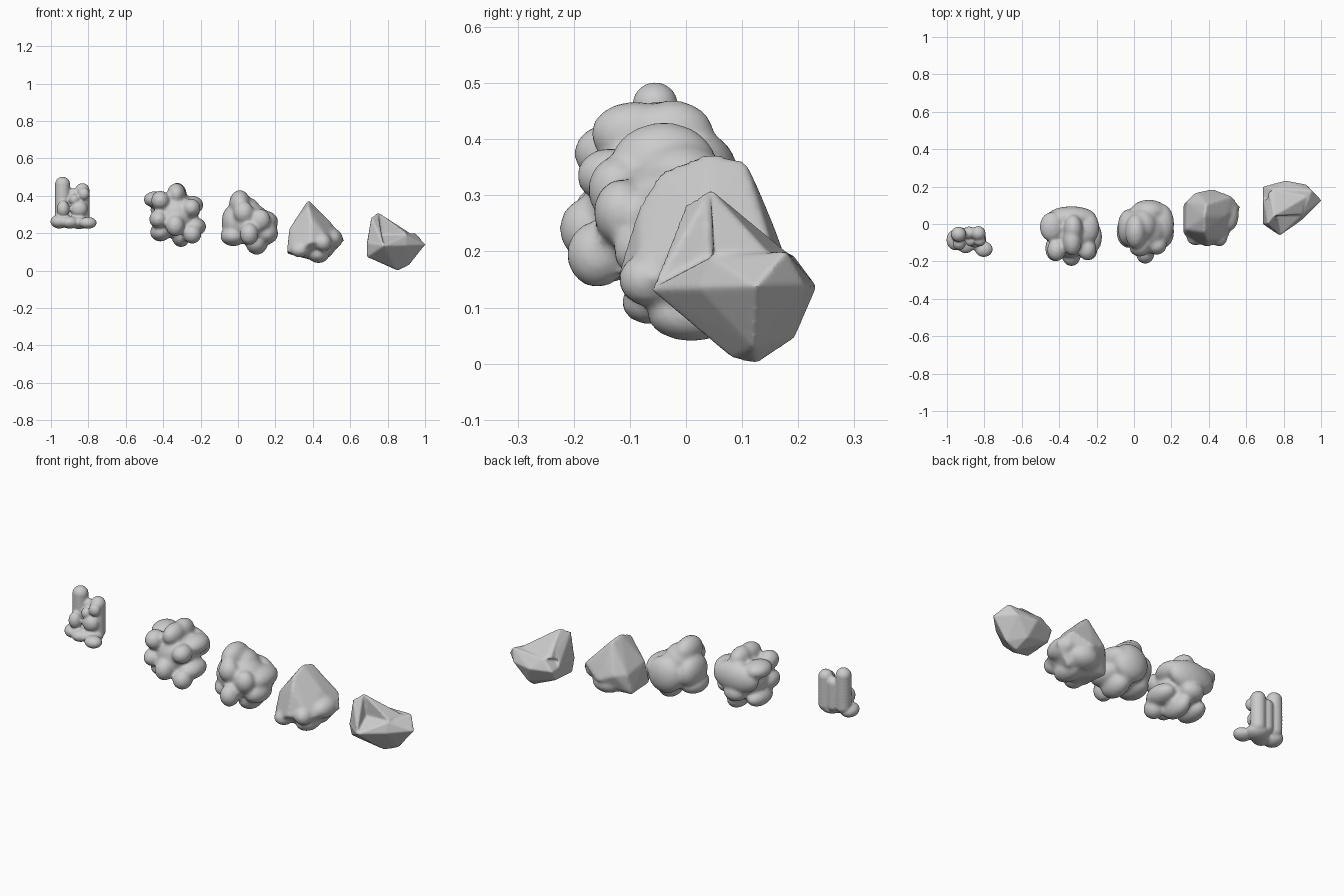
import bpy, bmesh, math
from mathutils import Vector, Matrix


def hull(bm, pts):
    """Add a closed convex facet shape around the given points."""
    tmp = bmesh.new()
    for p in pts:
        tmp.verts.new(p)
    bmesh.ops.convex_hull(tmp, input=tmp.verts[:])
    loose = [v for v in tmp.verts if not v.link_faces]
    bmesh.ops.delete(tmp, geom=loose, context='VERTS')
    bmesh.ops.recalc_face_normals(tmp, faces=tmp.faces[:])
    me = bpy.data.meshes.new("tmp")
    tmp.to_mesh(me)
    tmp.free()
    bm.from_mesh(me)
    bpy.data.meshes.remove(me)


def lumps(bm, items, c=(0, 0, 0)):
    """Add ellipsoids given as centre offset and three radii."""
    for x, y, z, rx, ry, rz in items:
        m = Matrix.Translation(Vector(c) + Vector((x, y, z))) @ Matrix.Diagonal((rx, ry, rz, 1))
        bmesh.ops.create_icosphere(bm, subdivisions=3, radius=1, matrix=m)


def finish(name, bm, voxel, smooth):
    """Fuse the pieces into one skin and soften the seams."""
    me = bpy.data.meshes.new(name)
    bm.to_mesh(me)
    bm.free()
    ob = bpy.data.objects.new(name, me)
    bpy.context.collection.objects.link(ob)
    r = ob.modifiers.new("fuse", 'REMESH')
    r.mode = 'VOXEL'
    r.voxel_size = voxel
    r.use_smooth_shade = True
    s = ob.modifiers.new("soften", 'SMOOTH')
    s.factor = 0.5
    s.iterations = smooth
    return ob


# small cluster of upright columns on a knobbly foot
bm = bmesh.new()
for x, y, z0, z1, r in [(-0.938, -0.055, 0.25, 0.502, 0.041),
                        (-0.882, -0.047, 0.25, 0.44, 0.034),
                        (-0.832, -0.05, 0.24, 0.468, 0.039)]:
    for i in range(10):
        z = z0 + r + (z1 - z0 - 2 * r) * i / 9
        lumps(bm, [(x, y, z, r, r, r)])
lumps(bm, [
    (-0.955, -0.085, 0.262, 0.048, 0.056, 0.038),
    (-0.90, -0.105, 0.258, 0.05, 0.052, 0.034),
    (-0.85, -0.08, 0.258, 0.06, 0.06, 0.036),
    (-0.803, -0.135, 0.255, 0.048, 0.042, 0.032),
    (-0.935, -0.105, 0.33, 0.034, 0.036, 0.045),
    (-0.85, -0.09, 0.33, 0.046, 0.036, 0.045),
    (-0.825, -0.09, 0.41, 0.032, 0.03, 0.034),
    (-0.875, -0.09, 0.38, 0.028, 0.03, 0.03)])
finish("column_cluster", bm, 0.006, 5)

# most lumpy rock, with a long ridge on top
bm = bmesh.new()
lumps(bm, [
    (0, 0, 0, .12, .12, .12),
    (.005, -.03, .115, .05, .08, .058),
    (.01, .035, .115, .05, .075, .06),
    (-.105, .045, .085, .065, .08, .045),
    (-.08, -.08, .08, .05, .06, .052),
    (.09, .04, .055, .06, .085, .05),
    (.085, -.075, .04, .05, .06, .05),
    (-.09, -.07, -.02, .05, .07, .05),
    (-.08, .0, -.09, .055, .09, .05),
    (.105, -.01, -.06, .06, .09, .05),
    (.09, -.08, -.1, .05, .055, .052),
    (0, -.11, -.055, .05, .056, .058),
    (.03, .02, -.11, .05, .09, .06),
    (0, .095, .03, .135, .06, .085),
    (0, .10, -.05, .065, .055, .05)], (-0.335, -0.06, 0.295))
finish("lumpy_rock", bm, 0.009, 7)

# softer lumpy rock with an off-centre peak
bm = bmesh.new()
lumps(bm, [
    (0, .01, -.01, .12, .125, .11),
    (-.05, .0, .095, .058, .095, .076),
    (-.02, .03, .05, .085, .09, .085),
    (-.09, .02, .0, .058, .1, .09),
    (.085, .04, .0, .07, .11, .06),
    (.095, 0, -.06, .06, .09, .06),
    (.0, -.118, -.065, .05, .055, .06),
    (.04, .02, -.11, .06, .09, .066),
    (-.085, 0, -.075, .07, .09, .055),
    (.02, .105, -.02, .1, .065, .1),
    (-.03, -.085, .05, .055, .05, .06),
    (.06, -.075, .01, .055, .05, .06)], (0.06, -0.04, 0.26))
finish("soft_rock", bm, 0.0095, 8)

# pointed rock, facets with a few low swellings
bm = bmesh.new()
hull(bm, [(.375, -.045, .345), (.375, .04, .378), (.385, .105, .365), (.275, -.03, .225),
          (.28, .12, .2), (.262, .1, .09), (.262, -.05, .1), (.30, -.09, .1),
          (.39, -.125, .15), (.5, -.08, .15), (.435, .02, .045), (.49, .08, .07),
          (.57, .09, .165), (.52, .15, .22), (.42, .188, .16), (.33, .168, .2),
          (.49, .04, .265), (.39, -.085, .28), (.39, .13, .31), (.40, .155, .25)])
lumps(bm, [
    (.455, -.07, .15, .045, .05, .047),
    (.33, -.065, .11, .05, .05, .04),
    (.43, .01, .09, .06, .08, .05),
    (.505, .05, .17, .055, .09, .055),
    (.41, .10, .13, .085, .075, .06)])
finish("pointed_rock", bm, 0.009, 5)

# faceted rock: bowl-like body, standing ridge and left shard
bm = bmesh.new()
hull(bm, [(.69, -.002, .15), (.69, .2, .14), (.69, .02, .073), (.69, .17, .083),
          (.78, -.063, .133), (.81, .233, .137), (.92, .212, .14), (1.003, .125, .138),
          (.95, .178, .2), (.90, .045, .19), (.90, .022, .135), (.915, .12, .028),
          (.855, .125, 0), (.84, .193, .045), (.84, .083, .01), (.76, .047, .19),
          (.75, .19, .195)])
hull(bm, [(.748, .043, .312), (.76, .047, .18), (.90, .05, .2), (.92, .145, .2),
          (.72, .17, .2), (.69, .06, .15), (.85, .12, .1), (.75, .19, .19)])
hull(bm, [(.713, 0, .285), (.748, .043, .312), (.762, .047, .19), (.69, 0, .14),
          (.69, .14, .15), (.78, -.06, .133), (.72, .12, .22)])
finish("faceted_rock", bm, 0.006, 3)
